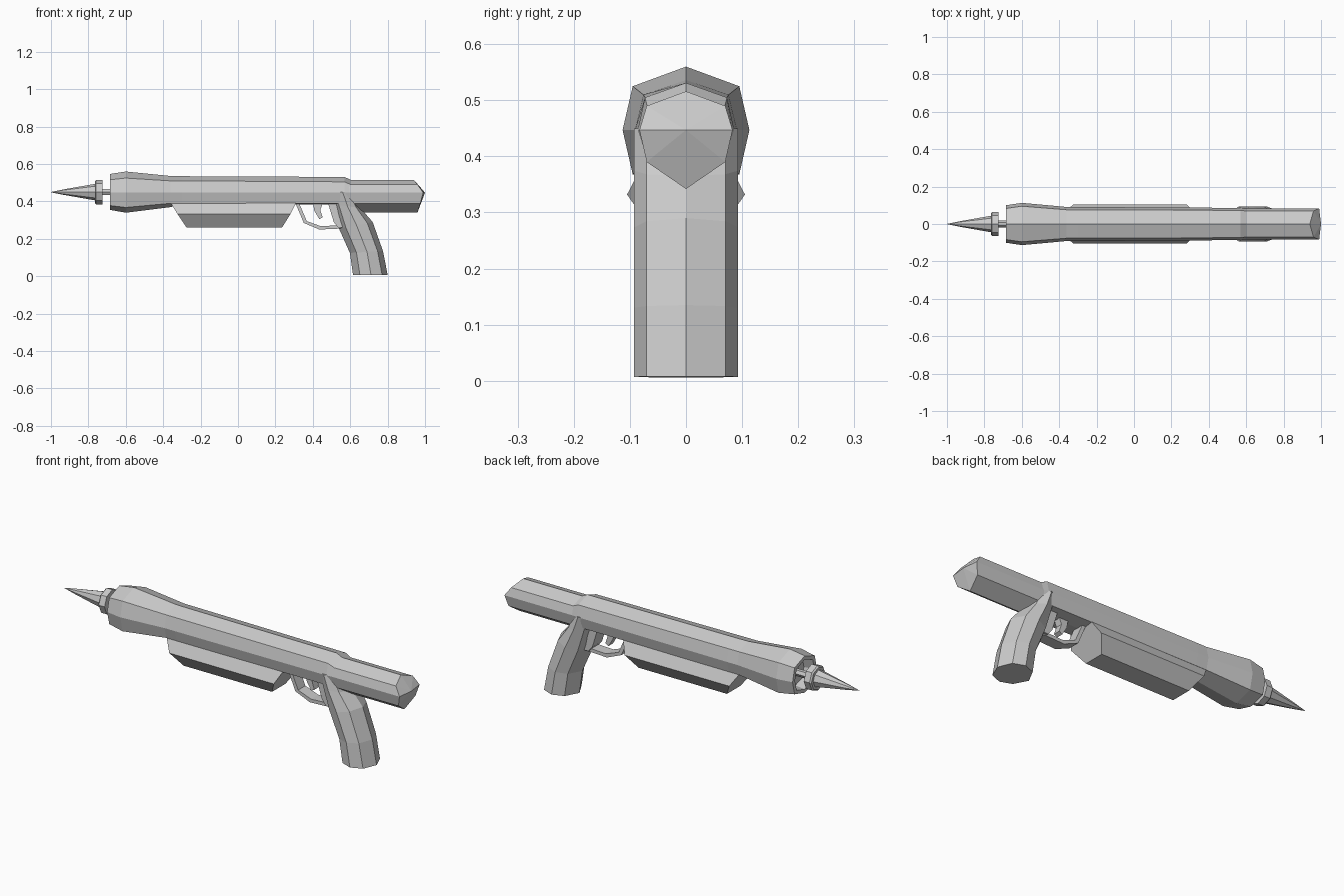
import bpy, bmesh
from math import cos, sin, pi

if "Cube" in bpy.data.objects:
    bpy.data.objects.remove(bpy.data.objects["Cube"])


def loft(name, rings):
    """Skin a list of equal-length rings of points and cap both ends."""
    bm = bmesh.new()
    rows = [[bm.verts.new(p) for p in ring] for ring in rings]
    n = len(rows[0])
    for a, b in zip(rows, rows[1:]):
        for i in range(n):
            j = (i + 1) % n
            bm.faces.new((a[i], a[j], b[j], b[i]))
    bm.faces.new(rows[0])
    bm.faces.new(rows[-1])
    bmesh.ops.recalc_face_normals(bm, faces=bm.faces)
    me = bpy.data.meshes.new(name)
    bm.to_mesh(me)
    bm.free()
    ob = bpy.data.objects.new(name, me)
    bpy.context.collection.objects.link(ob)
    return ob


def mirror_ring(half):
    """Complete a half outline (first and last point on y = 0)."""
    return half + [(x, -y, z) for x, y, z in half[-2:0:-1]]


def barrel_ring(x, top, shoulder, side, low, bottom):
    return mirror_ring([(x, 0, top), (x, *shoulder), (x, side, .447), (x, *low), (x, 0, bottom)])


def turned(name, profile, sides=8, zc=.45):
    """Solid of revolution around the x axis."""
    return loft(name, [[(x, r * cos(2 * pi * i / sides), zc + r * sin(2 * pi * i / sides))
                        for i in range(sides)] for x, r in profile])


def strip(name, outer, inner, w):
    """Flat bar following two outlines in the xz plane."""
    return loft(name, [[(a[0], -w, a[1]), (a[0], w, a[1]), (b[0], w, b[1]), (b[0], -w, b[1])]
                       for a, b in zip(outer, inner)])


# Main housing with flared muzzle and shallow recess
loft("main_housing", [
    barrel_ring(-.63, .52, (.06, .50), .072, (.06, .395), .378),
    barrel_ring(-.685, .527, (.066, .503), .08, (.066, .392), .373),
    barrel_ring(-.685, .547, (.083, .516), .1, (.083, .378), .355),
    barrel_ring(-.60, .56, (.095, .525), .113, (.095, .368), .34),
    barrel_ring(-.36, .536, (.076, .51), .091, (.076, .39), .37),
    barrel_ring(-.30, .535, (.076, .51), .091, (.076, .39), .384),
    barrel_ring(.57, .531, (.073, .505), .086, (.073, .39), .384),
    barrel_ring(.605, .514, (.069, .489), .082, (.069, .392), .386)])

# Rear housing with wedge-shaped end
rear = dict(top=.516, shoulder=(.07, .49), side=.083, low=(.07, .39), bottom=.342)
end = mirror_ring([(.94, 0, .516), (.96, .07, .49), (.99, .083, .447), (.975, .07, .39), (.96, 0, .342)])
ob = loft("rear_housing", [barrel_ring(.56, **rear), end])
bm = bmesh.new()
bm.from_mesh(ob.data)
cap = next(f for f in bm.faces if len(f.verts) == 8 and f.calc_center_median().x > .8)
tip = bmesh.ops.poke(bm, faces=[cap])["verts"][0]
tip.co = (1, 0, .447)
bm.to_mesh(ob.data)
bm.free()

# Needle, collar and stem
turned("needle", [(-1, .001), (-.93, .015), (-.765, .044), (-.75, .044)])
turned("needle_collar", [(-.765, .058), (-.758, .065), (-.725, .065)])
turned("needle_stem", [(-.74, .018), (-.60, .018)], 6)

# Fore grip: hexagonal section, ends sloped inwards towards the bottom
fore = [(.07, .40, -.365, .315), (.105, .332, -.323, .28), (.055, .26, -.275, .235)]
loft("fore_grip", [[(f[k], y * f[0], f[1]) for y, seq in ((1, fore), (-1, fore[::-1])) for f in seq]
                   for k in (2, 3)])

# Bent pistol grip: octagonal section, rows of front x/z and back x/z
rows = [(.505, .45, .61, .45), (.51, .385, .655, .365), (.54, .255, .72, .29),
        (.598, .125, .775, .135), (.615, .006, .80, .008)]
section = [(0, 0), (.2, .07), (.52, .093), (.84, .07), (1, 0)]
loft("pistol_grip", [mirror_ring([(a + (c - a) * t, y, b + (d - b) * t) for t, y in section])
                     for a, b, c, d in rows])

# Trigger guard and trigger
strip("trigger_guard",
      [(.305, .395), (.352, .285), (.435, .25), (.55, .255)],
      [(.325, .395), (.368, .295), (.442, .268), (.55, .273)], .03)
strip("guard_rear_post", [(.48, .395), (.512, .29), (.535, .26)],
      [(.53, .395), (.55, .29), (.56, .26)], .04)
strip("trigger", [(.40, .395), (.408, .35), (.435, .305)],
      [(.455, .395), (.44, .355), (.453, .315)], .018)
